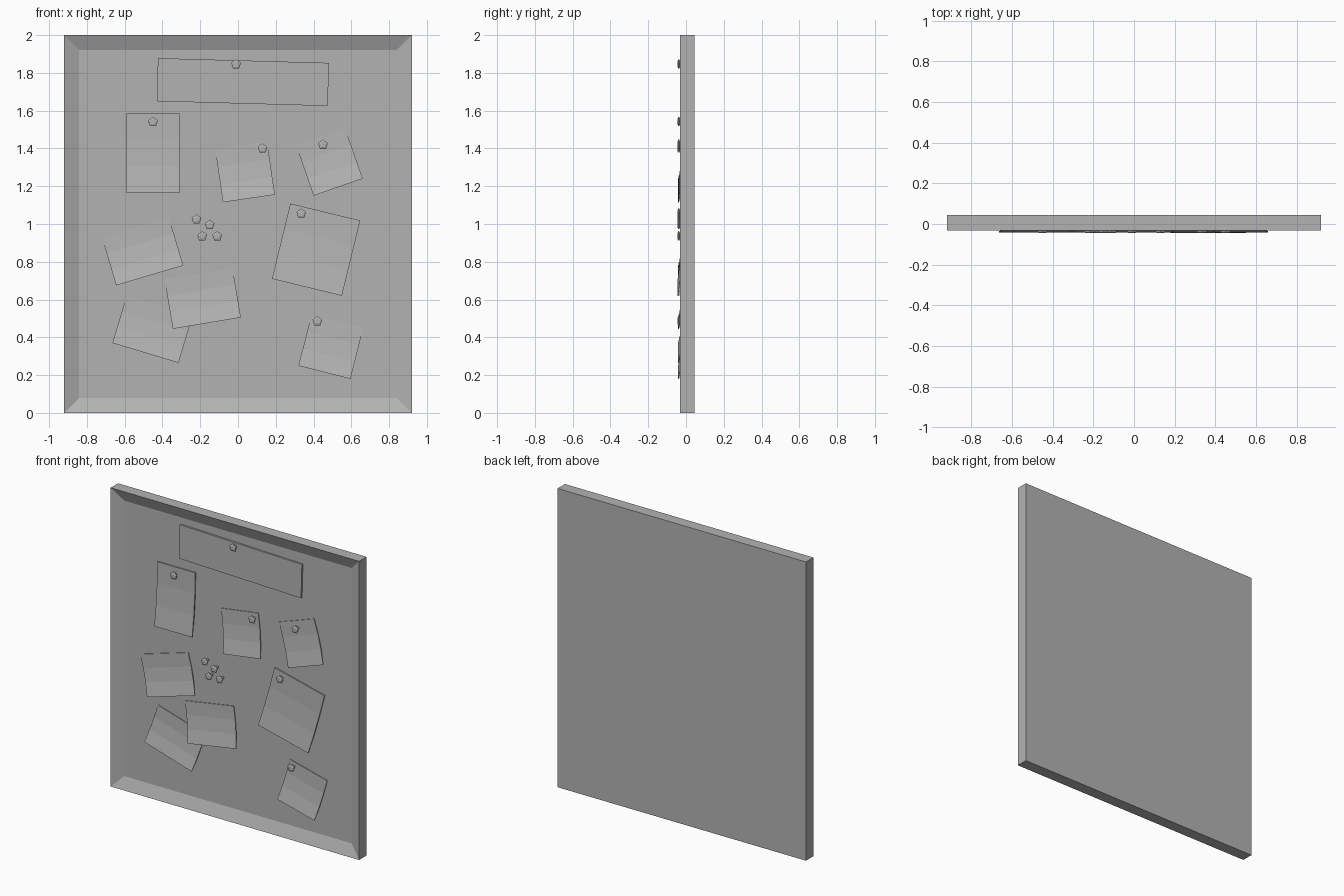
import bpy, bmesh, math
from mathutils import Vector

if "Cube" in bpy.data.objects:
    bpy.data.objects.remove(bpy.data.objects["Cube"])

grey = bpy.data.materials.new("plain_grey")
grey.use_nodes = True
colour = (0.45, 0.45, 0.45, 1)
grey.diffuse_color = colour
grey.node_tree.nodes["Principled BSDF"].inputs["Base Color"].default_value = colour


def add_object(name, bm):
    bmesh.ops.recalc_face_normals(bm, faces=bm.faces)
    mesh = bpy.data.meshes.new(name)
    bm.to_mesh(mesh)
    bm.free()
    mesh.materials.append(grey)
    obj = bpy.data.objects.new(name, mesh)
    bpy.context.collection.objects.link(obj)
    return obj


# Board with raised frame: a slab whose front is inset and pushed back to y = 0
FRONT, BACK = -0.033, 0.045
bm = bmesh.new()
bmesh.ops.create_cube(bm, size=1)
bmesh.ops.scale(bm, verts=bm.verts, vec=(1.84, BACK - FRONT, 2))
bmesh.ops.translate(bm, verts=bm.verts, vec=(0, (FRONT + BACK) / 2, 1))
bm.normal_update()
panel = min(bm.faces, key=lambda f: f.calc_center_median().y)
bmesh.ops.inset_region(bm, faces=[panel], thickness=0.078, use_even_offset=True)
for v in panel.verts:
    v.co.y = 0
add_object("framed_board", bm)


def paper(name, left, right, height, lift, curl, thick, segments=3):
    """Sheet from its bottom corners (x, z), curling forward towards the bottom."""
    a, b = Vector((left[0], 0, left[1])), Vector((right[0], 0, right[1]))
    across = (b - a).normalized()
    up = Vector((-across.z, 0, across.x))
    bm = bmesh.new()
    rings = []
    for i in range(segments + 1):
        t = i / segments
        y = -lift - curl * (1 - t) ** 2
        ring = []
        for corner, depth in ((a, 0), (b, 0), (b, thick), (a, thick)):
            p = corner + up * height * t
            ring.append(bm.verts.new((p.x, y + depth, p.z)))
        rings.append(ring)
    for low, high in zip(rings, rings[1:]):
        for k in range(4):
            n = (k + 1) % 4
            bm.faces.new((low[k], low[n], high[n], high[k]))
    bm.faces.new(rings[0])
    bm.faces.new(rings[-1])
    return add_object(name, bm)


# Flat banner and two large sheets
paper("banner", (-0.43, 1.65), (0.475, 1.625), 0.228, 0.012, 0, 0.012, 1)
paper("left_sheet", (-0.59, 1.165), (-0.31, 1.165), 0.42, 0.011, 0.032, 0.008)
paper("right_sheet", (0.18, 0.71), (0.55, 0.62), 0.41, 0.011, 0.033, 0.008)

# Small curled notes: bottom left, bottom right, height
notes = [
    ((-0.08, 1.115), (0.195, 1.155), 0.285),
    ((0.40, 1.15), (0.66, 1.24), 0.285),
    ((-0.645, 0.675), (-0.29, 0.78), 0.265),
    ((-0.345, 0.445), (0.015, 0.505), 0.265),
    ((-0.665, 0.37), (-0.315, 0.265), 0.265),
    ((0.32, 0.25), (0.595, 0.18), 0.28),
]
for i, (left, right, height) in enumerate(notes):
    paper(f"small_note_{i + 1}", left, right, height, 0.006, 0.036, 0.005)


def pin(name, x, z):
    """Five-sided push pin turned along y."""
    bm = bmesh.new()
    rings = []
    for y, r in ((0, 0.008), (-0.03, 0.012), (-0.035, 0.026), (-0.041, 0.027), (-0.045, 0.016)):
        angles = [math.pi / 2 + k * math.tau / 5 for k in range(5)]
        rings.append([bm.verts.new((x + r * math.cos(a), y, z + r * math.sin(a))) for a in angles])
    for one, two in zip(rings, rings[1:]):
        for k in range(5):
            n = (k + 1) % 5
            bm.faces.new((one[k], one[n], two[n], two[k]))
    bm.faces.new(rings[0])
    bm.faces.new(rings[-1])
    add_object(name, bm)


# Pins holding papers, then the loose cluster
spots = [(-0.01, 1.845), (-0.45, 1.54), (0.13, 1.40), (0.45, 1.42), (0.335, 1.055), (0.42, 0.485),
         (-0.22, 1.025), (-0.15, 0.995), (-0.19, 0.935), (-0.11, 0.935)]
for i, (x, z) in enumerate(spots):
    pin(f"push_pin_{i + 1}", x, z)
